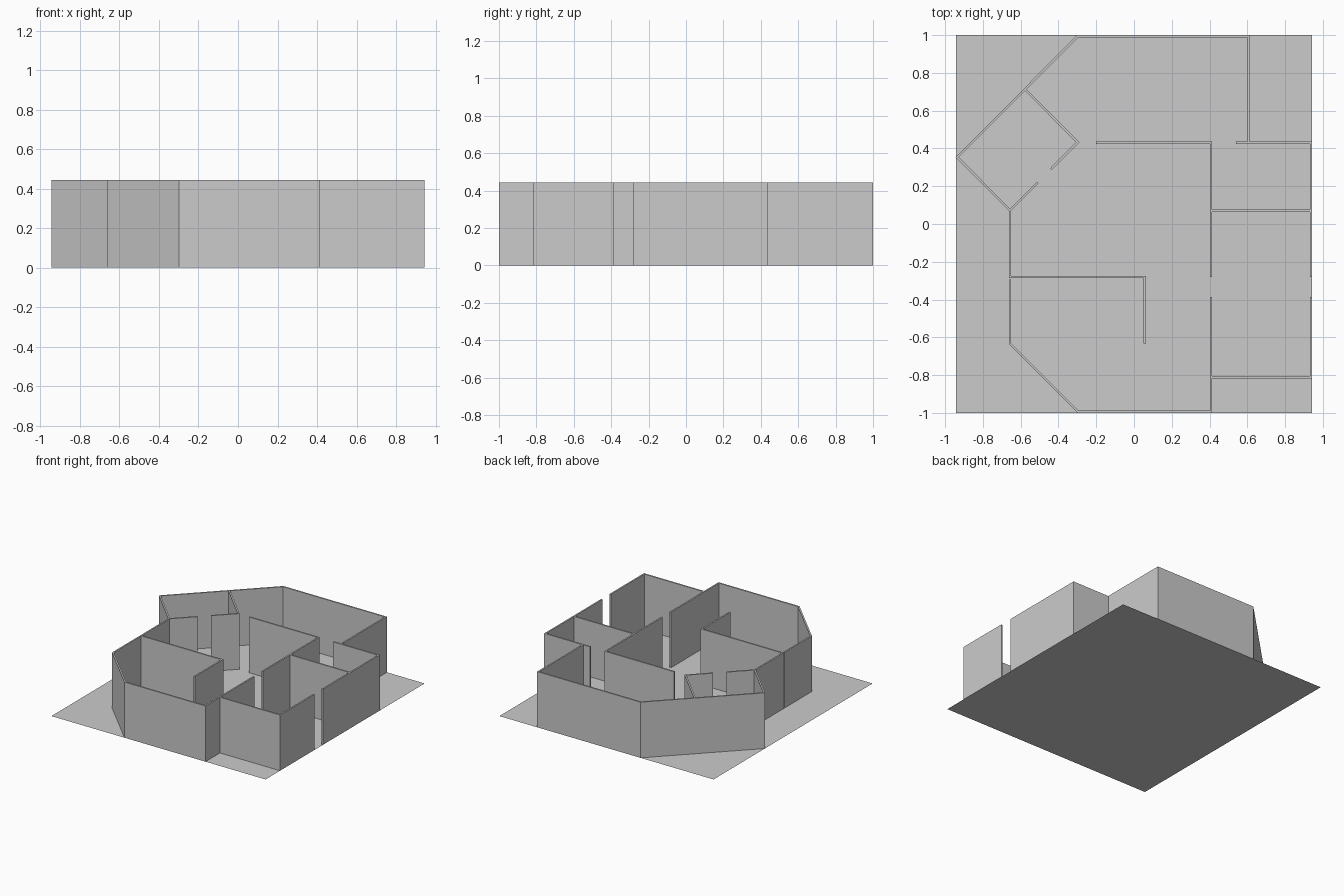
import bpy, bmesh
from mathutils import Vector

if "Cube" in bpy.data.objects:
    bpy.data.objects.remove(bpy.data.objects["Cube"])

H = 0.443   # wall height
T = 0.012   # wall thickness


def wall(name, pts):
    """Mitred wall of constant thickness along a centre line."""
    p = [Vector(q) for q in pts]
    dirs = [(b - a).normalized() for a, b in zip(p, p[1:])]
    norms = [Vector((-d.y, d.x)) for d in dirs]
    bm = bmesh.new()
    rings = []
    for i, c in enumerate(p):
        n0, n1 = norms[max(i - 1, 0)], norms[min(i, len(norms) - 1)]
        off = (n0 + n1) / (1 + n0.dot(n1)) * T / 2
        l, r = c + off, c - off
        rings.append([bm.verts.new((q.x, q.y, z))
                      for q, z in ((l, 0), (r, 0), (r, H), (l, H))])
    for a, b in zip(rings, rings[1:]):
        for k in range(4):
            m = (k + 1) % 4
            bm.faces.new((a[k], a[m], b[m], b[k]))
    bm.faces.new(rings[0])
    bm.faces.new(rings[-1][::-1])
    bmesh.ops.recalc_face_normals(bm, faces=bm.faces)
    finish(name, bm)


def finish(name, bm):
    me = bpy.data.meshes.new(name)
    bm.to_mesh(me)
    bm.free()
    bpy.context.collection.objects.link(bpy.data.objects.new(name, me))


# Floor sheet
bm = bmesh.new()
bm.faces.new([bm.verts.new((x, y, 0)) for x, y in
              ((-0.943, -1), (0.943, -1), (0.943, 1), (-0.943, 1))])
finish("floor", bm)

# Outer walls
wall("outer_wall_back", [(0.605, 0.43), (0.605, 0.994), (-0.298, 0.994),
                         (-0.936, 0.354), (-0.657, 0.073), (-0.657, -0.286)])
wall("outer_wall_front", [(-0.657, -0.293), (-0.657, -0.634), (-0.297, -0.994),
                          (0.408, -0.994), (0.408, -0.386)])
wall("right_wall_back", [(0.54, 0.43), (0.937, 0.43), (0.937, -0.28)])
wall("right_wall_front", [(0.937, -0.386), (0.937, -0.812), (0.414, -0.812)])

# Inner partitions
wall("hall_partition", [(0.408, -0.28), (0.408, 0.43), (-0.2, 0.43)])
wall("right_room_partition", [(0.414, 0.07), (0.931, 0.07)])
wall("front_room_partition", [(-0.651, -0.28), (0.057, -0.28), (0.057, -0.632)])
wall("corner_room_partition", [(-0.574, 0.71), (-0.298, 0.433), (-0.44, 0.29)])
wall("corner_room_door_stub", [(-0.51, 0.22), (-0.655, 0.075)])
